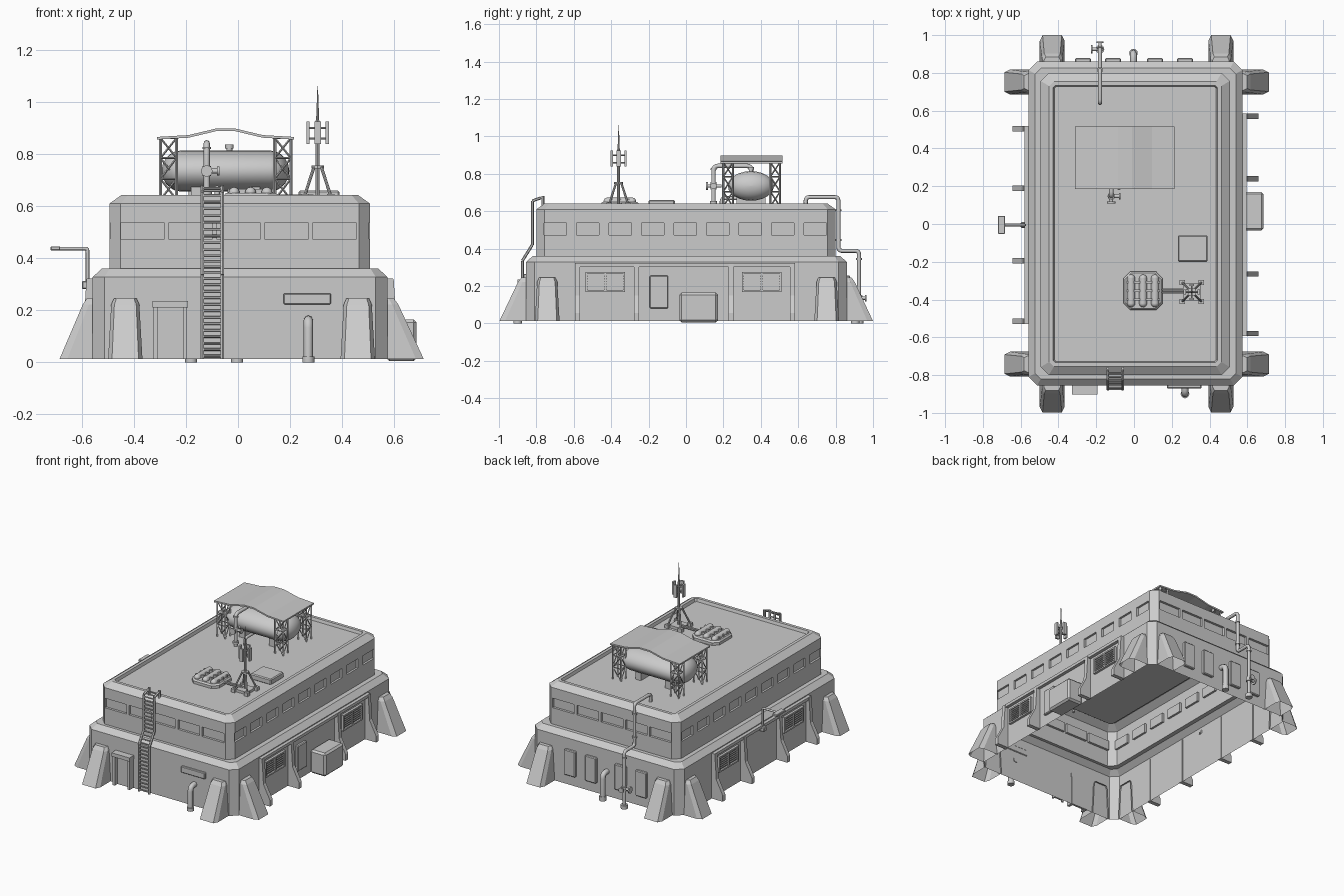
import bpy, bmesh, math
from mathutils import Vector, Matrix

if "Cube" in bpy.data.objects:
    bpy.data.objects.remove(bpy.data.objects["Cube"])

def finish(name, bm, smooth=False):
    bmesh.ops.recalc_face_normals(bm, faces=bm.faces[:])
    me = bpy.data.meshes.new(name)
    bm.to_mesh(me)
    bm.free()
    ob = bpy.data.objects.new(name, me)
    bpy.context.collection.objects.link(ob)
    if smooth:
        bpy.ops.object.select_all(action='DESELECT')
        bpy.context.view_layer.objects.active = ob
        ob.select_set(True)
        bpy.ops.object.shade_smooth_by_angle(angle=math.radians(35))
    return ob

def add_box(bm, x0, x1, y0, y1, z0, z1):
    m = Matrix.Translation(((x0+x1)/2, (y0+y1)/2, (z0+z1)/2)) @ Matrix.Diagonal((abs(x1-x0), abs(y1-y0), z1-z0, 1))
    return bmesh.ops.create_cube(bm, size=1, matrix=m)['verts']

def boxes(name, items, bevel=0):
    bm = bmesh.new()
    for it in items:
        add_box(bm, *it)
    if bevel:
        bmesh.ops.bevel(bm, geom=bm.edges[:], offset=bevel, segments=1, affect='EDGES')
    return finish(name, bm)

def add_bar(bm, a, b, r, sides=8, r2=None):
    a, b = Vector(a), Vector(b)
    d = b - a
    m = Matrix.Translation((a+b)/2) @ d.to_track_quat('Z', 'Y').to_matrix().to_4x4()
    bmesh.ops.create_cone(bm, cap_ends=True, segments=sides, radius1=r, radius2=r if r2 is None else r2, depth=d.length, matrix=m)

def bars(name, items, r, sides=8):
    bm = bmesh.new()
    for it in items:
        add_bar(bm, it[0], it[1], it[2] if len(it) > 2 else r, sides)
    return finish(name, bm, sides > 6)

def pipe(name, pts, r, bend=0.03):
    pts = [Vector(p) for p in pts]
    path = [pts[0]]
    for p, c, n in zip(pts, pts[1:], pts[2:]):
        a, b = c + (p-c).normalized()*bend, c + (n-c).normalized()*bend
        path += [a*(1-t)**2 + c*2*t*(1-t) + b*t*t for t in (0, .25, .5, .75, 1)]
    path.append(pts[-1])
    cu = bpy.data.curves.new(name, 'CURVE')
    cu.dimensions, cu.bevel_depth, cu.bevel_resolution, cu.use_fill_caps = '3D', r, 2, True
    sp = cu.splines.new('POLY')
    sp.points.add(len(path)-1)
    for q, p in zip(sp.points, path):
        q.co = (*p, 1)
    ob = bpy.data.objects.new(name, cu)
    bpy.context.collection.objects.link(ob)

def prism(name, poly, to3d, t0, t1):
    bm = bmesh.new()
    A, B = [[bm.verts.new(to3d(u, v, t)) for u, v in poly] for t in (t0, t1)]
    bm.faces.new(A)
    bm.faces.new(B)
    for i in range(len(poly)):
        j = (i+1) % len(poly)
        bm.faces.new((A[i], A[j], B[j], B[i]))
    return finish(name, bm)

def loop(x0, x1, y0, y1, c):
    return [(x0+c, y0), (x1-c, y0), (x1, y0+c), (x1, y1-c), (x1-c, y1), (x0+c, y1), (x0, y1-c), (x0, y0+c)]

def stack(name, rings):
    bm = bmesh.new()
    L = [[bm.verts.new((x, y, r[-1])) for x, y in loop(*r[:-1])] for r in rings]
    for A, B in zip(L, L[1:]):
        for i in range(8):
            bm.faces.new((A[i], A[(i+1) % 8], B[(i+1) % 8], B[i]))
    bm.faces.new(L[0])
    bm.faces.new(L[-1])
    return finish(name, bm)

# Two-tier building shell with parapet
def inset(r, d, c, z):
    return (r[0]+d, r[1]-d, r[2]+d, r[3]-d, c, z)
low, up = (-.558, .574, -.855, .86), (-.494, .507, -.8, .8)
building = stack("building_shell", [inset(low, 0, .045, .012), inset(low, 0, .045, .328), inset(low, .035, .03, .36),
    inset(up, 0, .043, .36), inset(up, 0, .043, .61), inset(up, .045, .025, .642), inset(up, .066, .012, .642), inset(up, .072, .01, .622)])

# Window recesses cut from the upper tier
cuts = []
for i in range(5):
    x = -.45 + i*.1845
    cuts += [(x, x+.165, y-.016, y+.016, .472, .537) for y in (-.8, .8)]
for i in range(9):
    y = -.76 + i*.1738
    cuts += [(x-.014, x+.014, y, y+.12, .474, .538) for x in up[:2]]
cutter = boxes("window_cutter", cuts)
cutter.hide_render = True
mod = building.modifiers.new("windows", 'BOOLEAN')
mod.operation, mod.object, mod.solver = 'DIFFERENCE', cutter, 'EXACT'
bpy.context.view_layer.objects.active = building
bpy.ops.object.modifier_apply(modifier="windows")
bpy.data.objects.remove(cutter)
bm = bmesh.new()
bm.from_mesh(building.data)
bmesh.ops.delete(bm, geom=[f for f in bm.faces if f.calc_center_median().z < .02], context='FACES')
bm.to_mesh(building.data)
bm.free()

# Sloped corner buttresses, two on each wall
def buttress(name, origin, out, depth):
    o, n = Vector(origin), Vector(out)
    s = Vector((-n.y, n.x, 0))
    bm = bmesh.new()
    L = []
    for z, d, w, c in ((.012, depth, .066, .015), (.222, depth*.3, .054, .012), (.245, depth*.18, .044, .01)):
        L.append([bm.verts.new(o + n*a + s*b + Vector((0, 0, z))) for a, b in
                  ((-.01, -w), (d-c*2, -w), (d, -w+c), (d, w-c), (d-c*2, w), (-.01, w))])
    for A, B in zip(L, L[1:]):
        for i in range(5):
            bm.faces.new((A[i], A[i+1], B[i+1], B[i]))
    bm.faces.new(L[-1])
    finish(name, bm)
for x in (-.433, .46):
    buttress("front_buttress", (x, -.855, 0), (0, -1, 0), .143)
    buttress("back_buttress", (x, .86, 0), (0, 1, 0), .14)
for y in (-.742, .752):
    buttress("left_buttress", (-.558, y, 0), (-1, 0, 0), .128)
    buttress("right_buttress", (.574, y, 0), (1, 0, 0), .14)

# Side fins, lintels and louvred vents
fin = [(-.005, .012), (.084, .012), (.084, .055), (.035, .15), (.024, .32), (-.005, .32)]
for s, wall, ys, vents in ((1, .574, (-.58, -.265, .24, .57), (-.432, .405)), (-1, -.558, (-.515, -.195, .19, .505), (-.355, .35))):
    side = "right" if s > 0 else "left"
    for y in ys:
        prism(side+"_fin", fin, lambda u, v, t: (wall+s*u, t, v), y-.014, y+.014)
    boxes(side+"_lintel", [(wall, wall+s*.022, ys[0]-.014, ys[-1]+.014, .302, .322)])
    for y in vents:
        fr = [(wall, wall+s*.005, y-.1, y+.1, .175, .27)]
        fr += [(wall, wall+s*.016, y+k-.006, y+k+.006, .17, .275) for k in (-.1, 0, .1)]
        fr += [(wall, wall+s*.016, y-.106, y+.106, z, z+.01) for z in (.168, .266)]
        fr += [(wall, wall+s*.011, y-.1, y+.1, .186+i*.014, .193+i*.014) for i in range(6)]
        boxes(side+"_vent", fr)
boxes("right_wall_panel", [(.57, .592, -.195, -.095, .08, .255)], .005)
boxes("right_utility_box", [(.57, .686, -.035, .17, .005, .165)], .012)
boxes("back_wall_panels", [(x-.042, x+.042, .855, .878, .08, .255) for x in (-.27, -.112, .112, .27)], .005)

# Front door, plaque
boxes("front_door_frame", [(-.325, -.308, -.895, -.85, .012, .212), (-.212, -.195, -.895, -.85, .012, .212), (-.328, -.192, -.902, -.85, .21, .235)])
boxes("front_door", [(-.308, -.212, -.865, -.85, .012, .21)])
boxes("front_plaque", [(.175, .357, -.87, -.85, .222, .265)], .004)

# Ladder following both wall tiers
path = [Vector((0, y, z)) for y, z in ((-.875, .012), (-.875, .335), (-.822, .42), (-.822, .655), (-.775, .672))]
items = []
for x in (-.138, -.06):
    for a, b in zip(path, path[1:]):
        items.append((a + Vector((x, 0, 0)), b + Vector((x, 0, 0)), .008))
    items.append(((x, -.765, .625), (x, -.765, .682), .008))
for a, b in zip(path, path[1:]):
    n = max(1, round((b-a).length/.025))
    for i in range(n):
        p = a.lerp(b, (i+.5)/n)
        items.append((p + Vector((-.138, 0, 0)), p + Vector((-.06, 0, 0)), .005))
bars("front_ladder", items, .005, 6)

# Wall pipes
pipe("front_pipe", [(.27, -.9, 0), (.27, -.9, .162), (.27, -.85, .162)], .018, .03)
pipe("back_vent_pipe", [(-.003, .905, .02), (-.003, .905, .18), (-.003, .855, .18)], .018, .03)
bars("pipe_feet", [((.27, -.9, 0), (.27, -.9, .022)), ((-.003, .905, 0), (-.003, .905, .03)), ((-.18, .925, .0), (-.18, .925, .025))], .023, 12)
pipe("back_long_pipe", [(-.18, .64, .62), (-.18, .64, .675), (-.18, .815, .675), (-.18, .815, .388), (-.18, .925, .388), (-.18, .925, .01)], .011, .02)
bars("back_pipe_valve", [((-.18, .925, .12), (-.18, .925, .15), .018), ((-.225, .925, .135), (-.18, .925, .135), .009),
    ((-.228, .925, .135), (-.22, .925, .135), .022), ((-.18, .925, .135), (-.18, .96, .135), .009), ((-.18, .957, .135), (-.18, .965, .135), .018),
    ((-.18, .925, .34), (-.18, .925, .35), .016), ((-.18, .815, .44), (-.18, .815, .45), .016), ((-.18, .815, .6), (-.18, .815, .61), .016)], .01, 12)

# Storage tank with rounded ends and saddles
bm = bmesh.new()
prof = [(-.245 + .075*(1-math.cos(t*math.pi/10)), math.sin(t*math.pi/10)) for t in range(6)]
prof += [(-x, r) for x, r in reversed(prof)]
N, L = 24, []
for x, r in prof:
    r = max(r, .02)
    L.append([bm.verts.new((-.048+x, .347+.123*r*math.cos(2*math.pi*i/N), .735+.079*r*math.sin(2*math.pi*i/N))) for i in range(N)])
for A, B in zip(L, L[1:]):
    for i in range(N):
        bm.faces.new((A[i], A[(i+1) % N], B[(i+1) % N], B[i]))
bm.faces.new(L[0])
bm.faces.new(L[-1])
finish("storage_tank", bm, True)
boxes("tank_saddles", [(x-.02, x+.02, .27, .425, .62, .685) for x in (-.16, .065)])
bars("tank_hatch", [((-.033, .347, .8), (-.033, .347, .825), .011), ((-.033, .347, .822), (-.033, .347, .836), .016)], .01, 12)
pipe("tank_feed_pipe", [(-.12, .147, .62), (-.12, .147, .842), (-.12, .35, .842), (-.12, .35, .79)], .012, .025)
bars("tank_valve", [((-.12, .147, .64), (-.12, .147, .655), .02), ((-.12, .147, .715), (-.12, .147, .755), .017), ((-.12, .11, .735), (-.12, .19, .735), .009),
    ((-.12, .108, .735), (-.12, .118, .735), .022), ((-.12, .147, .735), (-.075, .147, .735), .009), ((-.08, .147, .735), (-.072, .147, .735), .017),
    ((-.12, .147, .82), (-.12, .147, .828), .017)], .01, 12)
pipe("tank_drain_pipe", [(-.08, .19, .62), (-.08, .19, .67), (-.08, .3, .67)], .01, .02)

# Canopy on four lattice towers
top = [(-.312, .866), (-.19, .873), (-.085, .898), (-.01, .898), (.095, .873), (.215, .866)]
prism("tank_canopy", top + [(x, z-.01) for x, z in reversed(top)], lambda u, v, t: (u, t, v), .185, .515)
items = []
for tx in (-.267, .172):
    for ty in (.225, .477):
        c = [Vector((tx+a*.031, ty+b*.026, 0)) for a, b in ((-1, -1), (1, -1), (1, 1), (-1, 1))]
        zs = [.625, .705, .785, .862]
        for i in range(4):
            p, q = c[i], c[(i+1) % 4]
            items.append((p + Vector((0, 0, .62)), p + Vector((0, 0, .865)), .006))
            for k in range(3):
                z0, z1 = (zs[k], zs[k+1]) if (k+i) % 2 else (zs[k+1], zs[k])
                items.append((p + Vector((0, 0, z0)), q + Vector((0, 0, z1)), .004))
                items.append((p + Vector((0, 0, zs[k+1])), q + Vector((0, 0, zs[k+1])), .004))
bars("canopy_towers", items, .005, 4)

# Roof hatch and rack of gas cylinders
boxes("roof_hatch", [(.232, .39, -.2, -.06, .62, .66)], .006)
stack("cylinder_rack_base", [(-.055, .152, -.455, -.252, .035, .62), (-.055, .152, -.455, -.252, .035, .64), (-.047, .144, -.447, -.26, .033, .65)])
bm = bmesh.new()
for x in (-.015, .048, .111):
    bmesh.ops.create_uvsphere(bm, u_segments=12, v_segments=8, radius=.021, matrix=Matrix.Translation((x, -.42, .652)))
    bmesh.ops.create_uvsphere(bm, u_segments=12, v_segments=8, radius=.021, matrix=Matrix.Translation((x, -.288, .652)))
    add_bar(bm, (x, -.42, .652), (x, -.288, .652), .021, 12)
finish("gas_cylinders", bm, True)
boxes("cylinder_straps", [(-.04, .137, y-.006, y+.006, .64, .665) for y in (-.4, -.354, -.308)])
bars("rack_cables", [((.14, y, .638), (.29, y, .638)) for y in (-.363, -.347)], .006)

# Antenna mast
A = Vector((.306, -.36, 0))
boxes("antenna_base", [(A.x-.045, A.x+.045, A.y-.045, A.y+.045, .62, .64)]
      + [(A.x+a*.05-.014, A.x+a*.05+.014, A.y+b*.05-.014, A.y+b*.05+.014, .62, .646) for a in (-1, 1) for b in (-1, 1)])
items = [(A + Vector((a*.05, b*.05, .64)), A + Vector((a*.014, b*.014, .75)), .006) for a in (-1, 1) for b in (-1, 1)]
items += [(A + Vector((0, 0, .62)), A + Vector((0, 0, .93)), .008), (A + Vector((0, 0, .745)), A + Vector((0, 0, .757)), .024)]
for z in (.86, .9):
    items += [(A + Vector((-.038, 0, z)), A + Vector((.038, 0, z)), .004), (A + Vector((0, -.038, z)), A + Vector((0, .038, z)), .004)]
bars("antenna_mast", items, .006)
bm = bmesh.new()
add_bar(bm, A + Vector((0, 0, .93)), A + Vector((0, 0, 1.062)), .006, 8, .001)
finish("antenna_spike", bm)
boxes("antenna_panels", [(A.x+a*.037-w, A.x+a*.037+w, A.y+b*.037-d, A.y+b*.037+d, .838, .925)
      for a, b, w, d in ((1, 0, .006, .012), (-1, 0, .006, .012), (0, 1, .012, .006), (0, -1, .012, .006))])

# Wall lamp on the left side
pipe("left_lamp_arm", [(-.55, -.005, .29), (-.578, -.005, .29), (-.578, -.005, .437), (-.7, -.005, .437)], .007, .008)
boxes("left_lamp_head", [(-.72, -.683, -.052, .043, .43, .446)], .003)
boxes("left_lamp_bracket", [(-.6, -.555, -.02, .01, .282, .312)], .004)
